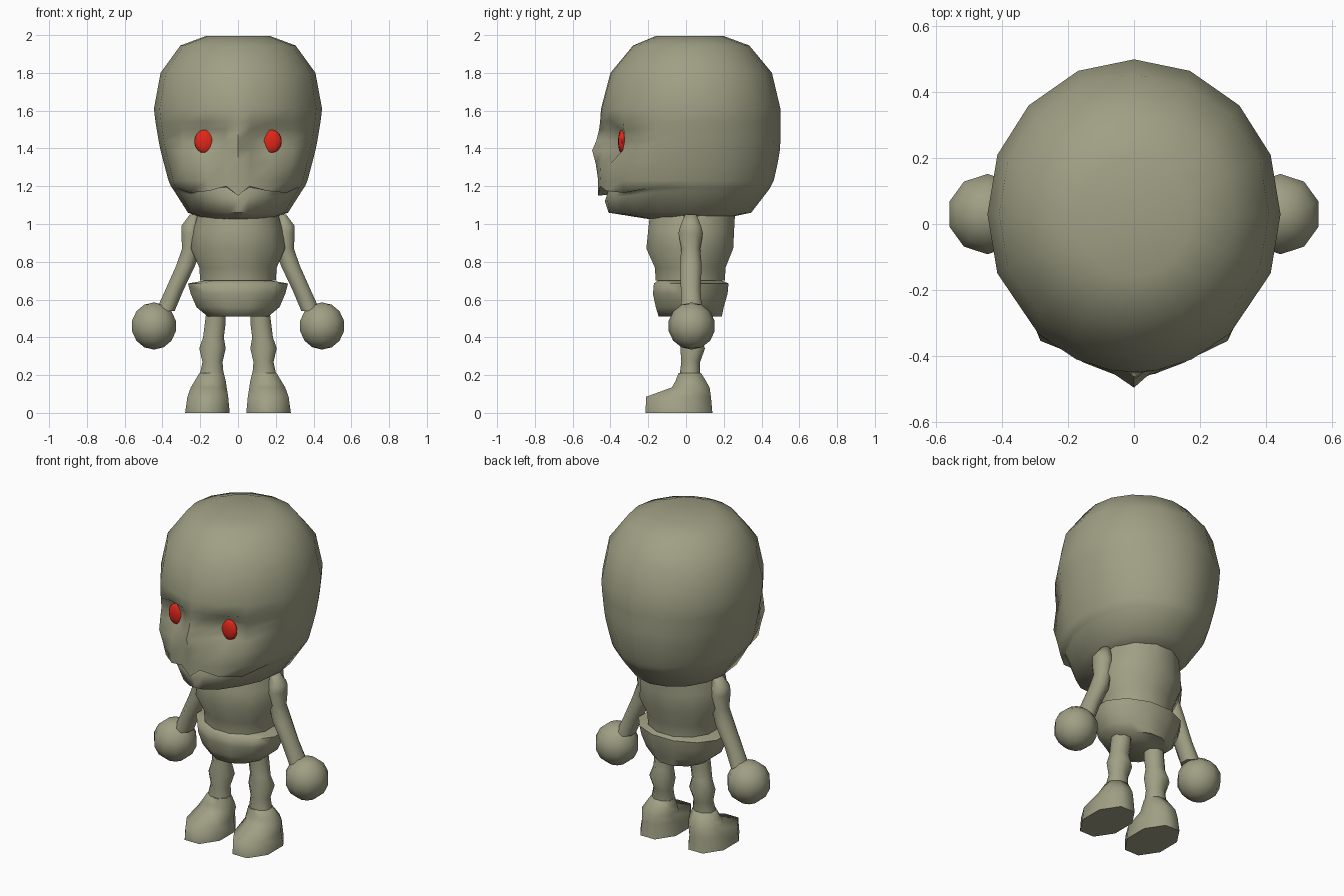
import bpy, bmesh, math
from mathutils import Vector

if "Cube" in bpy.data.objects:
    bpy.data.objects.remove(bpy.data.objects["Cube"])


def material(name, color):
    m = bpy.data.materials.new(name)
    m.diffuse_color = (*color, 1)
    m.use_nodes = True
    m.node_tree.nodes["Principled BSDF"].inputs["Base Color"].default_value = m.diffuse_color
    return m


SKIN = material("olive_skin", (0.35, 0.35, 0.235))
RED = material("red_eye", (0.75, 0.02, 0.01))


def finish(name, bm, mat, angle=65):
    bmesh.ops.recalc_face_normals(bm, faces=bm.faces)
    mesh = bpy.data.meshes.new(name)
    bm.to_mesh(mesh)
    bm.free()
    mesh.materials.append(mat)
    ob = bpy.data.objects.new(name, mesh)
    bpy.context.collection.objects.link(ob)
    bpy.ops.object.select_all(action='DESELECT')
    ob.select_set(True)
    bpy.context.view_layer.objects.active = ob
    bpy.ops.object.shade_smooth_by_angle(angle=math.radians(angle))
    return ob


def loft(name, rings, mat, angle=65):
    """Skin a list of closed rings and cap both ends."""
    bm = bmesh.new()
    vs = [[bm.verts.new(p) for p in r] for r in rings]
    n = len(vs[0])
    for a, b in zip(vs, vs[1:]):
        for i in range(n):
            j = (i + 1) % n
            bm.faces.new((a[i], a[j], b[j], b[i]))
    bm.faces.new(vs[0])
    bm.faces.new(vs[-1])
    return finish(name, bm, mat, angle)


def oval(cx, cy, z, rx, ry, n=8):
    return [(cx + rx * math.cos(math.tau * (i + .5) / n) / math.cos(math.pi / n),
             cy + ry * math.sin(math.tau * (i + .5) / n) / math.cos(math.pi / n), z)
            for i in range(n)]


# Head: half outline from front centre to back centre, mirrored per row
FRONT_X = (0, .07, .175, .29)
SIDE = ((.415, -.15), (.445, .03), (.415, .21), (.32, .36), (.17, .465), (0, .5))


def head_ring(z, w, front, back, face_y=None, face_z=None):
    half = []
    for k, x in enumerate(FRONT_X):
        x *= min(1, w / .40)
        y = face_y[k] if face_y else .03 + (front - .03) * math.sqrt(1 - (x / w) ** 2)
        half.append((x, y, face_z[k] if face_z else z))
    for x, y in SIDE:
        s = (back - .03) / .47 if y > .03 else (.03 - front) / .48
        half.append((x * w / .445, .03 + (y - .03) * s, z))
    return half + [(-x, y, zz) for x, y, zz in half[-2:0:-1]]


head_rows = [
    # jaw and lower lip
    (1.025, .17, -.19, .18),
    (1.06, .265, -.41, .345, (-.41, -.405, -.36, -.25)),
    (1.17, .335, -.42, .43, (-.43, -.42, -.375, -.29), (1.12, 1.15, 1.145, 1.15)),
    # mouth crease and upper lip
    (1.19, .348, -.42, .445, (-.415, -.405, -.36, -.30), (1.155, 1.195, 1.185, 1.17)),
    (1.20, .355, -.43, .45, (-.465, -.455, -.42, -.33), (1.15, 1.20, 1.175, 1.165)),
    (1.23, .368, -.45, .465, (-.465, -.455, -.415, -.34)),
    # cheeks, nose and eye sockets
    (1.32, .392, -.45, .485, (-.478, -.45, -.40, -.355)),
    (1.39, .41, -.45, .497, (-.497, -.435, -.335, -.335)),
    (1.44, .42, -.45, .50, (-.475, -.41, -.32, -.325)),
    (1.50, .43, -.45, .50, (-.46, -.415, -.34, -.33)),
    (1.54, .437, -.45, .50, (-.455, -.435, -.395, -.335)),
    # skull
    (1.61, .445, -.45, .50),
    (1.80, .41, -.40, .455),
    (1.945, .305, -.28, .335),
    (1.995, .17, -.16, .20),
]
loft("head", [head_ring(*r) for r in head_rows], SKIN)

# Torso and hips: z, half width, front y, back y
torso = [(1.06, .21, -.19, .26), (.97, .235, -.20, .255), (.87, .25, -.21, .25),
         (.77, .205, -.165, .21), (.70, .20, -.16, .205)]
hips = [(.70, .18, -.15, .19), (.685, .265, -.17, .225), (.63, .25, -.175, .22),
        (.56, .22, -.16, .20), (.51, .16, -.145, .19)]
for name, rows in (("torso", torso), ("hips", hips)):
    loft(name, [oval(0, (f + b) / 2, z, w, (b - f) / 2, 12) for z, w, f, b in rows], SKIN)

# Limbs: z, centre x, centre y, x radius, y radius
arm = [(1.05, .23, .025, .025, .03), (.99, .25, .025, .05, .055), (.95, .25, .025, .05, .065),
       (.87, .248, .025, .048, .05), (.78, .277, .025, .05, .058),
       (.65, .337, .025, .048, .052), (.54, .385, .03, .05, .055)]
leg = [(.56, .115, .03, .05, .055), (.48, .12, .03, .055, .055), (.40, .13, .03, .055, .05),
       (.34, .135, .035, .07, .065), (.27, .135, .025, .053, .05), (.19, .14, .02, .065, .055)]
foot = [(.21, .14, .02, .065, .06), (.17, .147, .025, .082, .08), (.135, .155, .025, .095, .10),
        (.085, .16, -.04, .108, .172), (0, .162, -.037, .118, .177)]
for label, s in (("right", -1), ("left", 1)):
    for name, rows in (("arm", arm), ("leg", leg), ("foot", foot)):
        loft(f"{label}_{name}", [oval(s * x, y, z, rx, ry) for z, x, y, rx, ry in rows], SKIN)

    # Ball fist
    bm = bmesh.new()
    bmesh.ops.create_uvsphere(bm, u_segments=10, v_segments=7, radius=.125)
    bmesh.ops.translate(bm, vec=Vector((s * .445, .03, .46)), verts=bm.verts)
    finish(f"{label}_hand", bm, SKIN)

    # Flat lens eye set in the socket
    bm = bmesh.new()
    bmesh.ops.create_uvsphere(bm, u_segments=12, v_segments=8, radius=1)
    bmesh.ops.scale(bm, vec=Vector((.056, .022, .063)), verts=bm.verts)
    bmesh.ops.translate(bm, vec=Vector((s * .175, -.338, 1.437)), verts=bm.verts)
    finish(f"{label}_eye", bm, RED)
